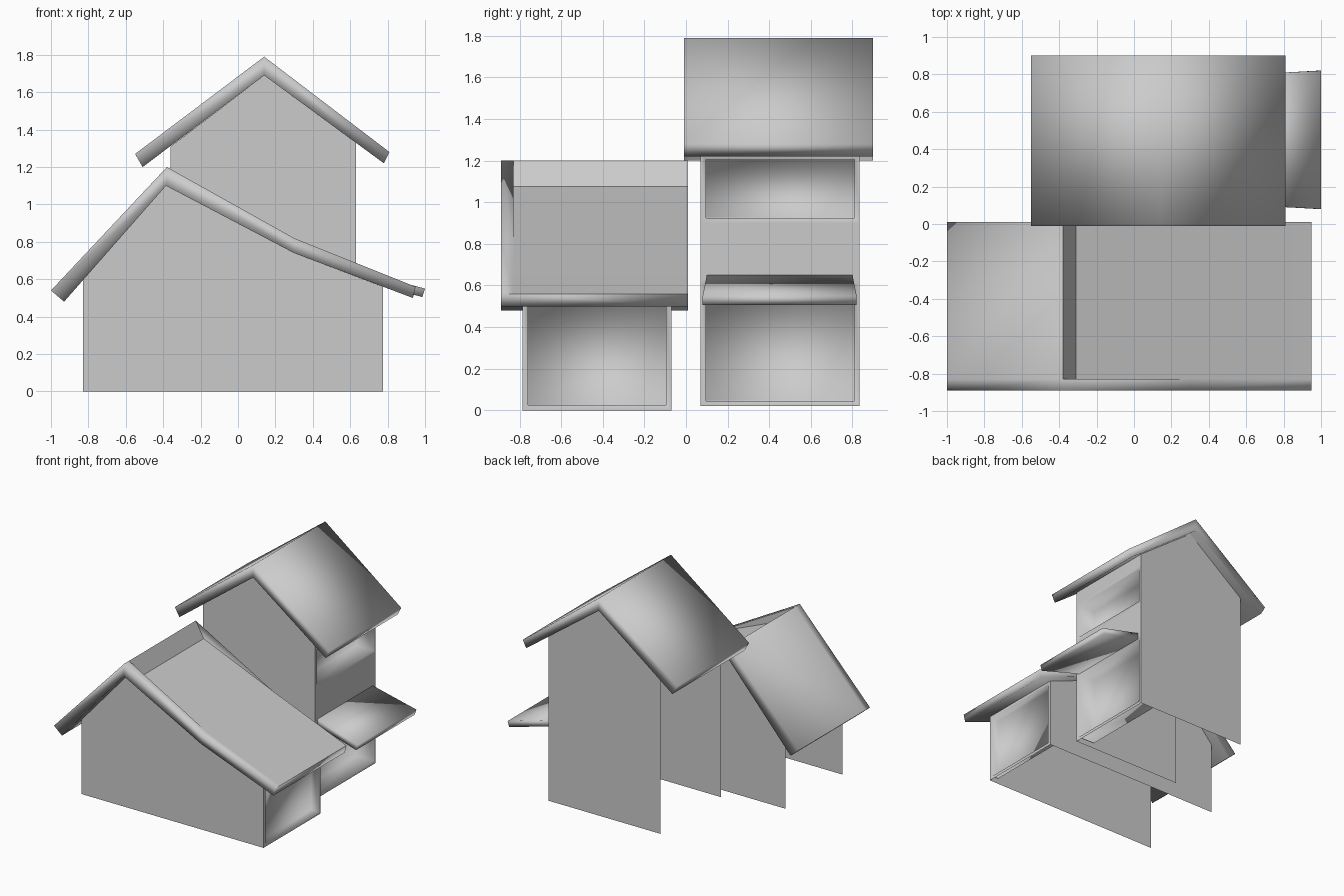
import bpy, bmesh

if "Cube" in bpy.data.objects:
    bpy.data.objects.remove(bpy.data.objects["Cube"])


def finish(bm, name):
    bmesh.ops.remove_doubles(bm, verts=bm.verts, dist=0.0005)
    bmesh.ops.recalc_face_normals(bm, faces=bm.faces)
    me = bpy.data.meshes.new(name)
    bm.to_mesh(me)
    bm.free()
    ob = bpy.data.objects.new(name, me)
    bpy.context.collection.objects.link(ob)
    return ob


def face(bm, pts, smooth=True):
    f = bm.faces.new([bm.verts.new(p) for p in pts])
    f.smooth = smooth
    return f


def strip(bm, profile, y0, y1):
    """Sheet swept along y from an open x,z profile."""
    for (xa, za), (xb, zb) in zip(profile, profile[1:]):
        face(bm, [(xa, y0, za), (xb, y0, zb), (xb, y1, zb), (xa, y1, za)])


def cap(bm, top, under, y):
    """End face between two profiles with the same number of points."""
    for i in range(len(top) - 1):
        face(bm, [(p[0], y, p[1]) for p in
                  (top[i], top[i + 1], under[i + 1], under[i])])


def slab(name, top, under, y0, y1):
    bm = bmesh.new()
    strip(bm, top, y0, y1)
    strip(bm, under, y0, y1)
    for y in (y0, y1):
        cap(bm, top, under, y)
    for i in (0, -1):
        strip(bm, [top[i], under[i]], y0, y1)
    return finish(bm, name)


def walls(name, gable, y0, y1, levels, panels, depth):
    """Two gable sheets and a right wall with recesses; left and bottom stay open."""
    bm = bmesh.new()
    for y in (y0, y1):
        face(bm, [(x, y, z) for x, z in gable], False)
    x = max(p[0] for p in gable)
    for i, (za, zb) in enumerate(zip(levels, levels[1:])):
        f = face(bm, [(x, y0, za), (x, y1, za), (x, y1, zb), (x, y0, zb)])
        f.normal_update()
        if i in panels:
            # Flat frame, then the recess
            bmesh.ops.inset_individual(bm, faces=[f], thickness=0.036, depth=0)
            bmesh.ops.inset_individual(bm, faces=[f], thickness=0.002, depth=-depth)
    return finish(bm, name)


# Front house walls
walls("front_house_walls",
      [(-0.83, 0), (0.775, 0), (0.775, 0.56), (0.3, 0.74), (-0.385, 1.1), (-0.83, 0.594)],
      -0.785, -0.07, [0, 0.56], {0}, 0.06)

# Rear house walls
walls("rear_house_walls",
      [(-0.36, 0.02), (0.63, 0.02), (0.63, 1.33), (0.14, 1.69), (-0.36, 1.31)],
      0.07, 0.835, [0.02, 0.62, 0.9, 1.23, 1.33], {0, 2}, 0.15)

# Rear roof
slab("rear_roof",
     [(-0.55, 1.27), (0.14, 1.79), (0.81, 1.28)],
     [(-0.51, 1.2), (0.14, 1.69), (0.78, 1.22)], -0.01, 0.9)

# Front roof: full front rim, left slope, and a right slope sunk below the ridge
top = [(-1.0, 0.54), (-0.38, 1.2), (0.3, 0.82), (0.95, 0.56)]
under = [(-0.93, 0.48), (-0.385, 1.1), (0.3, 0.74), (0.935, 0.5)]
y0, yr, y1 = -0.89, -0.83, 0.01
bm = bmesh.new()
strip(bm, top, y0, yr)
strip(bm, top[:2], yr, y1)
strip(bm, under, y0, y1)
for y in (y0, y1):
    cap(bm, top, under, y)
for i in (0, -1):
    strip(bm, [top[i], under[i]], y0, y1)
finish(bm, "front_roof")

# Sunken right slope, with its drop from the ridge and the rim's inner side
sunk = [(-0.31, 1.075), top[2], top[3]]
bm = bmesh.new()
strip(bm, sunk, yr, y1)
finish(bm, "sunken_roof_slope")
bm = bmesh.new()
strip(bm, [top[1], sunk[0]], yr, y1)
face(bm, [(p[0], yr, p[1]) for p in (top[1], top[2], sunk[0])], False)
finish(bm, "sunken_slope_sides")

# Side awning, slightly narrower at the wall
awning = slab("side_awning",
              [(0.63, 0.65), (1.0, 0.55)],
              [(0.63, 0.6), (0.985, 0.505)], 0.08, 0.82)
for v in awning.data.vertices:
    if v.co.x < 0.7:
        v.co.y += 0.02 if v.co.y < 0.4 else -0.02
